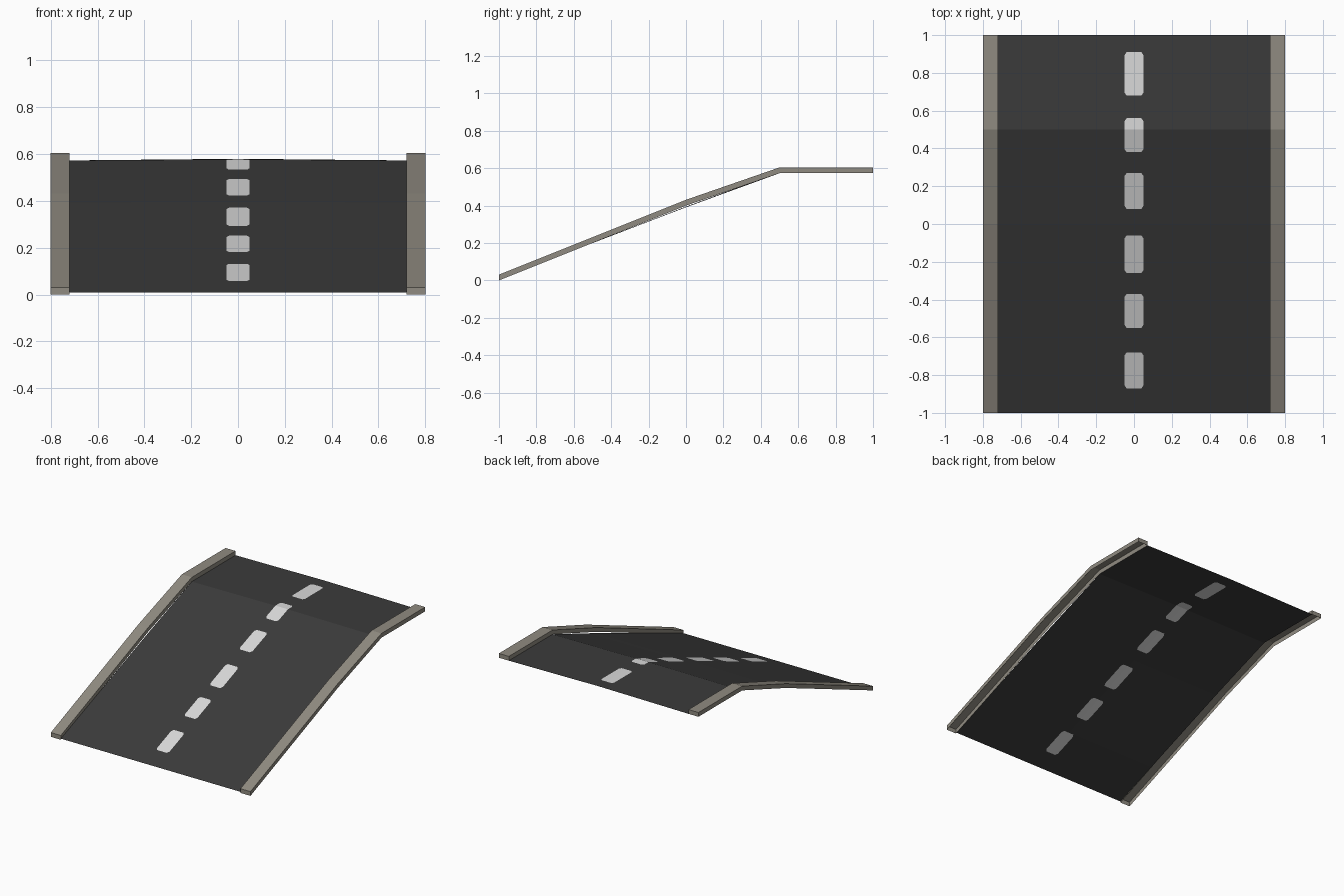
import bpy, bmesh

if "Cube" in bpy.data.objects:
    bpy.data.objects.remove(bpy.data.objects["Cube"])


def material(name, rgb):
    m = bpy.data.materials.new(name)
    m.diffuse_color = (*rgb, 1)
    m.use_nodes = True
    m.node_tree.nodes["Principled BSDF"].inputs["Base Color"].default_value = m.diffuse_color
    return m


asphalt = material("dark asphalt", (0.043, 0.043, 0.043))
paint = material("white paint", (0.70, 0.70, 0.70))
stone = material("grey stone", (0.28, 0.26, 0.22))


def make_object(name, bm, mats):
    me = bpy.data.meshes.new(name)
    bm.to_mesh(me)
    bm.free()
    for m in mats:
        me.materials.append(m)
    ob = bpy.data.objects.new(name, me)
    bpy.context.collection.objects.link(ob)
    return ob


# Road: thin sheet with a slight crown, lane dashes cut into it
ROAD = [(-1, 0.008), (0, 0.391), (0.5, 0.573), (1, 0.573)]
DASHES = [(-0.87, -0.68), (-0.55, -0.37), (-0.26, -0.06),
          (0.08, 0.27), (0.38, 0.56), (0.68, 0.91)]
HALF, CX, CY = 0.05, 0.011, 0.016


def road_z(x, y):
    for (y0, z0), (y1, z1) in zip(ROAD, ROAD[1:]):
        if y <= y1:
            z = z0 + (z1 - z0) * (y - y0) / (y1 - y0)
            break
    return z + 0.0035 * (y + 1) * (1 - abs(x) / 0.72)


xs = [-0.72, -HALF, -HALF + CX, 0, HALF - CX, HALF, 0.72]
ys = {p[0] for p in ROAD}
for a, b in DASHES:
    ys |= {a, a + CY, b - CY, b}
ys = sorted(ys)

bm = bmesh.new()
grid = [[bm.verts.new((x, y, road_z(x, y))) for x in xs] for y in ys]
for j in range(len(ys) - 1):
    ym = (ys[j] + ys[j + 1]) / 2
    dash = next((d for d in DASHES if d[0] < ym < d[1]), None)
    for i in range(len(xs) - 1):
        a, b = grid[j][i], grid[j][i + 1]
        c, d = grid[j + 1][i + 1], grid[j + 1][i]
        painted = dash is not None and 1 <= i <= 4
        low = painted and ym < dash[0] + CY
        high = painted and ym > dash[1] - CY
        if i in (1, 4) and (low or high):
            # clipped dash corner: the half nearest the dash centre is painted
            left = i == 1
            if low == left:
                halves = [((a, b, d), 0 if low else 1), ((b, c, d), 1 if low else 0)]
                if not low:
                    halves = [((a, b, c), 0 if left else 1), ((a, c, d), 1 if left else 0)]
                    halves = [((a, b, d), 1), ((b, c, d), 0)]
            elif left:
                halves = [((a, b, c), 1), ((a, c, d), 0)]
            else:
                halves = [((a, b, c), 0), ((a, c, d), 1)]
            for vs, k in halves:
                bm.faces.new(vs).material_index = k
        else:
            bm.faces.new((a, b, c, d)).material_index = int(painted)
make_object("road_surface", bm, [asphalt, paint])

# Kerb: open-bottomed raised edge following the ramp, mirrored to both sides
KERB = [(-1, 0.0), (0, 0.40), (0.5, 0.573), (1, 0.573)]
bm = bmesh.new()
rings = []
for y, z in KERB:
    rings.append([bm.verts.new(p) for p in (
        (0.72, y, z), (0.72, y, z + 0.031), (0.80, y, z + 0.031), (0.80, y, z))])
for r, s in zip(rings, rings[1:]):
    for i in range(3):
        bm.faces.new((r[i], r[i + 1], s[i + 1], s[i]))
bm.faces.new(rings[0][::-1])
bm.faces.new(rings[-1])
bmesh.ops.recalc_face_normals(bm, faces=bm.faces)
kerb = make_object("kerbs", bm, [stone])
kerb.modifiers.new("mirror", 'MIRROR').use_axis[0] = True
